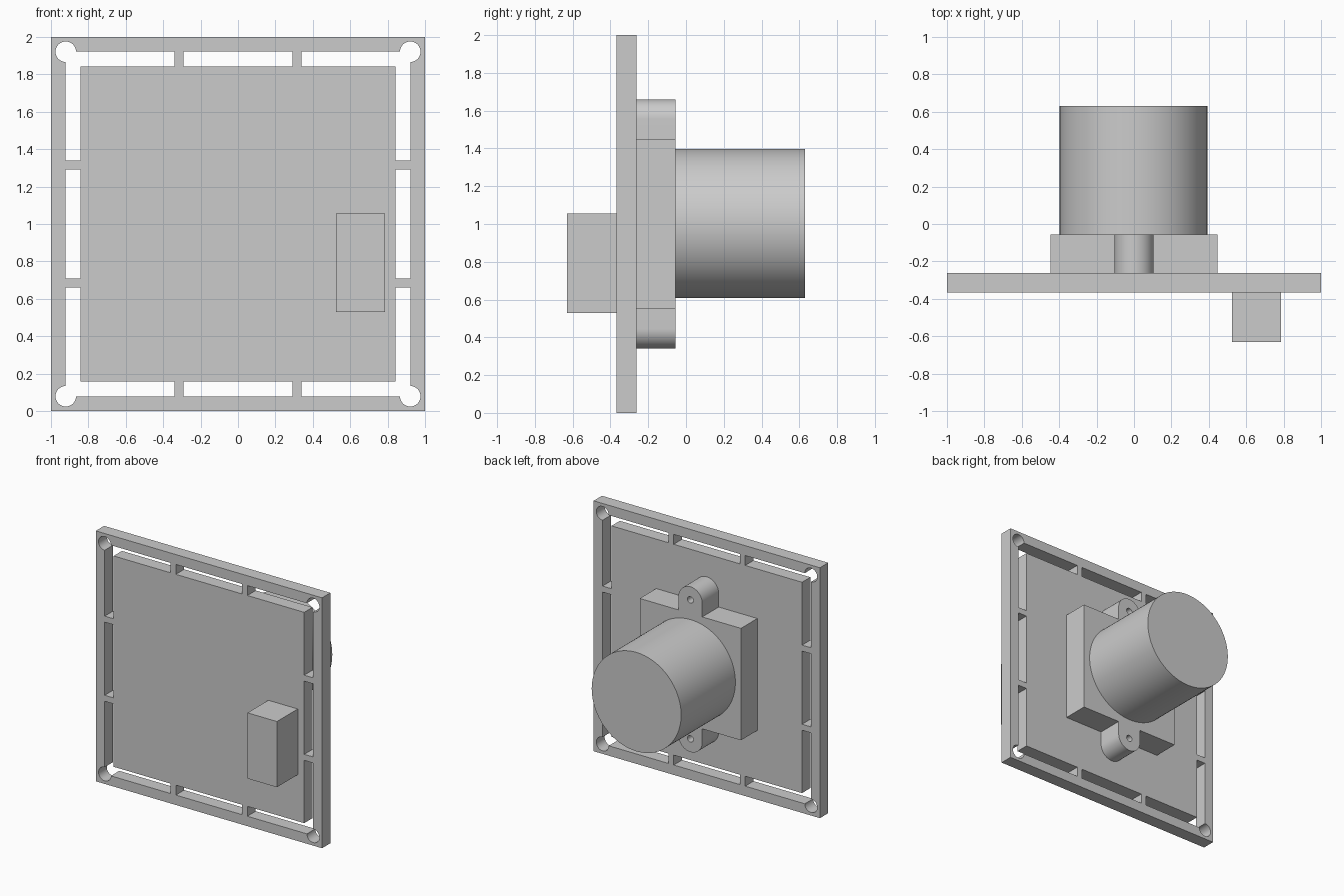
import bpy, bmesh
from math import pi, sin, cos, radians
from mathutils import Matrix

if "Cube" in bpy.data.objects:
    bpy.data.objects.remove(bpy.data.objects["Cube"])

grey = bpy.data.materials.new("light grey")
grey.use_nodes = True
grey.diffuse_color = (0.6, 0.6, 0.6, 1)
grey.node_tree.nodes["Principled BSDF"].inputs["Base Color"].default_value = (0.6, 0.6, 0.6, 1)

MID = 1.0  # height of the board centre


def finish(obj, name):
    obj.name = name
    obj.data.name = name
    obj.data.materials.clear()
    obj.data.materials.append(grey)
    bpy.ops.object.select_all(action='DESELECT')
    obj.select_set(True)
    bpy.context.view_layer.objects.active = obj
    bpy.ops.object.shade_smooth_by_angle(angle=radians(30))


def arc(cx, cz, r, start, end, n):
    angles = [radians(start + (end - start) * i / n) for i in range(n + 1)]
    return [(cx + r * cos(a), cz + r * sin(a)) for a in angles]


def circle(cx, cz, r, n):
    return arc(cx, cz, r, 0, 360, n)[:-1]


def plate(name, outlines, y0, y1):
    """Extrude closed x-z outlines (outer first, then holes) between y0 and y1."""
    curve = bpy.data.curves.new(name, 'CURVE')
    curve.dimensions = '2D'
    curve.fill_mode = 'BOTH'
    curve.extrude = (y1 - y0) / 2
    for pts in outlines:
        spline = curve.splines.new('POLY')
        spline.points.add(len(pts) - 1)
        for p, (x, z) in zip(spline.points, pts):
            p.co = (x, z, 0, 1)
        spline.use_cyclic_u = True
    temp = bpy.data.objects.new(name + "_outline", curve)
    bpy.context.collection.objects.link(temp)
    bpy.context.view_layer.update()
    mesh = bpy.data.meshes.new_from_object(temp.evaluated_get(bpy.context.evaluated_depsgraph_get()))
    bpy.data.objects.remove(temp)
    bpy.data.curves.remove(curve)
    mesh.transform(Matrix.Translation((0, (y0 + y1) / 2, MID)) @ Matrix.Rotation(pi / 2, 4, 'X'))
    bm = bmesh.new()
    bm.from_mesh(mesh)
    bmesh.ops.remove_doubles(bm, verts=bm.verts, dist=0.0001)
    bmesh.ops.recalc_face_normals(bm, faces=bm.faces)
    bm.to_mesh(mesh)
    bm.free()
    obj = bpy.data.objects.new(name, mesh)
    bpy.context.collection.objects.link(obj)
    finish(obj, name)


def box(name, x, y, z):
    bpy.ops.mesh.primitive_cube_add(size=1)
    obj = bpy.context.object
    spans = (x, y, z)
    size = Matrix.Diagonal([b - a for a, b in spans] + [1])
    obj.data.transform(Matrix.Translation([(a + b) / 2 for a, b in spans]) @ size)
    finish(obj, name)


# Square board with rounded corner cut-outs and break-away slots
INNER, OUTER, TAB_IN, TAB_OUT = 0.842, 0.921, 0.292, 0.34
corner = [(INNER, INNER), (TAB_OUT, INNER), (TAB_OUT, OUTER)]
corner += arc(OUTER, OUTER, 0.055, 180, -90, 36)
corner += [(OUTER, TAB_OUT), (INNER, TAB_OUT)]
board = [[(-1, -1), (1, -1), (1, 1), (-1, 1)]]
for sx in (-1, 1):
    for sz in (-1, 1):
        board.append([(sx * x, sz * z) for x, z in corner])
    slot = [(-TAB_IN, sx * INNER), (TAB_IN, sx * INNER), (TAB_IN, sx * OUTER), (-TAB_IN, sx * OUTER)]
    board.append(slot)
    board.append([(z, x) for x, z in slot])
plate("board", board, -0.367, -0.262)

# Lens mount: square base with two rounded screw ears
HALF, EAR, EAR_Z = 0.447, 0.105, 0.555
top = [(HALF, HALF), (EAR, HALF)] + arc(0, EAR_Z, EAR, 0, 180, 32) + [(-EAR, HALF), (-HALF, HALF)]
mount = top + [(-x, -z) for x, z in top]
screw_holes = [circle(0, s * EAR_Z, 0.026, 24) for s in (-1, 1)]
plate("lens_mount", [mount] + screw_holes, -0.262, -0.055)

# Lens barrel
bpy.ops.mesh.primitive_cylinder_add(vertices=96, radius=0.395, depth=0.685)
barrel = bpy.context.object
barrel.data.transform(Matrix.Translation((-0.003, 0.2875, 1.003)) @ Matrix.Rotation(pi / 2, 4, 'X'))
finish(barrel, "lens_barrel")

# Connector block on the front of the board
box("connector", (0.525, 0.785), (-0.63, -0.367), (0.53, 1.055))
